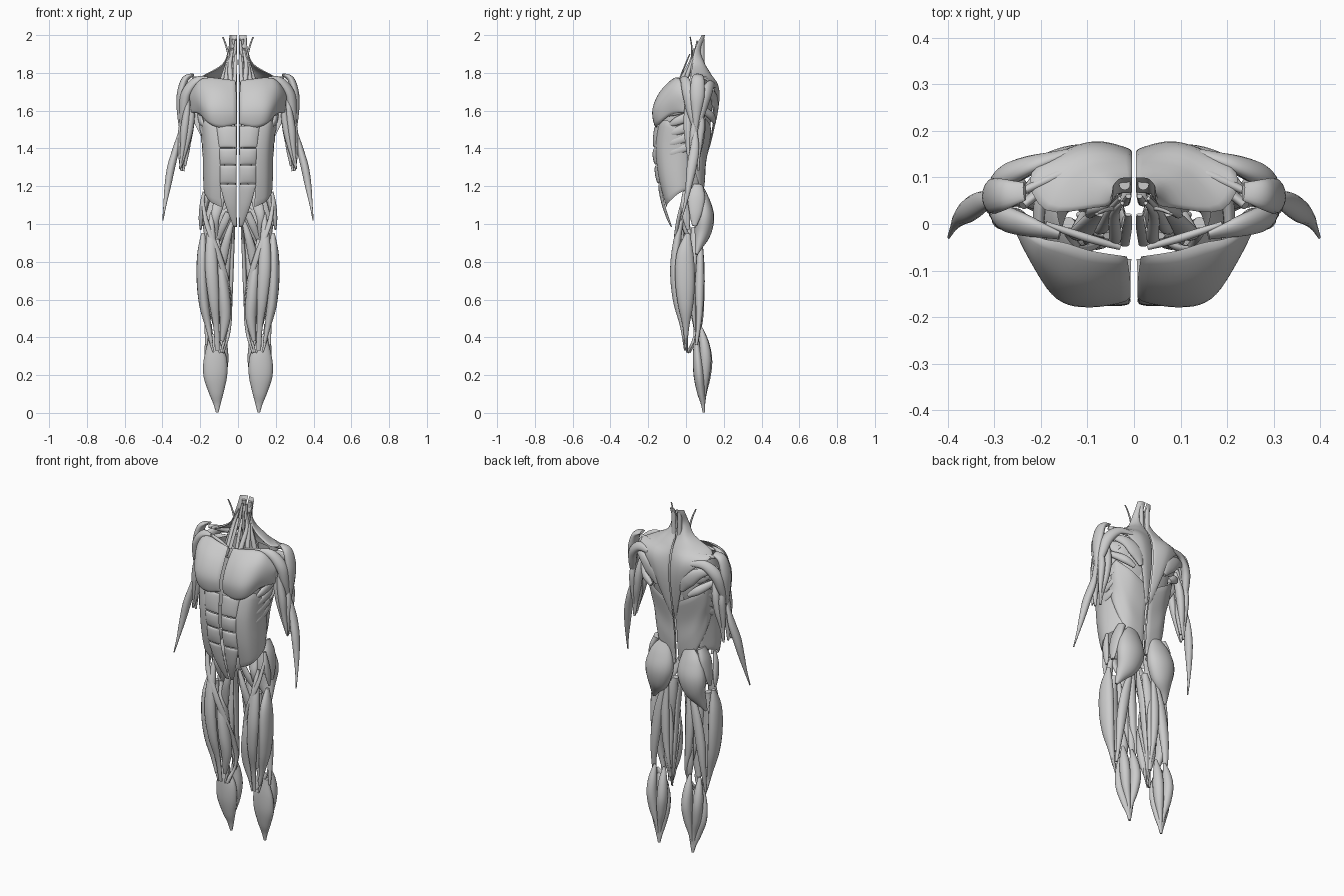
import bpy, bmesh, math
from mathutils import Vector


def spline(P, t):
    # Catmull-Rom through any list of equal-length tuples
    n = len(P) - 1
    s = min(max(t, 0) * n, n - 1e-6)
    i = int(s)
    f = s - i
    q = [P[max(i - 1, 0)], P[i], P[i + 1], P[min(i + 2, n)]]
    return tuple(0.5 * (2 * b + (c - a) * f + (2 * a - 5 * b + 4 * c - d) * f * f
                 + (3 * b - a - 3 * c + d) * f ** 3) for a, b, c, d in zip(*q))


def finish(name, bm):
    bmesh.ops.remove_doubles(bm, verts=bm.verts, dist=1e-5)
    bmesh.ops.recalc_face_normals(bm, faces=bm.faces)
    me = bpy.data.meshes.new(name)
    bm.to_mesh(me)
    bm.free()
    ob = bpy.data.objects.new(name, me)
    bpy.context.collection.objects.link(ob)
    mod = ob.modifiers.new("Mirror", 'MIRROR')
    mod.use_mirror_merge = False


def muscle(name, pts, flat=(0, 1, 0), rings=28, segs=16):
    # pts: (x, y, z, half width, half depth) along the belly
    bm = bmesh.new()
    flat = Vector(flat)
    loops = []
    for k in range(rings + 1):
        t = k / rings
        x, y, z, w, d = spline(pts, t)
        tan = (Vector(spline(pts, min(t + .01, 1))[:3]) - Vector(spline(pts, max(t - .01, 0))[:3])).normalized()
        v = (flat - tan * flat.dot(tan)).normalized()
        u = tan.cross(v)
        w, d = max(w, .002), max(d, .002)
        loops.append([bm.verts.new(Vector((x, y, z)) + u * w * math.cos(a) + v * d * math.sin(a))
                      for a in (2 * math.pi * j / segs for j in range(segs))])
    for a, b in zip(loops, loops[1:]):
        for j in range(segs):
            bm.faces.new((a[j], a[j - 1], b[j - 1], b[j]))
    bm.faces.new(loops[0])
    bm.faces.new(loops[-1])
    finish(name, bm)


def pad(name, rows, thick, nu=24, nv=20):
    # pillow-shaped sheet over a small net of control points
    def P(u, v):
        return Vector(spline([spline(r, v) for r in rows], u))

    def normal(u, v):
        e = .02
        n = (P(min(u + e, 1), v) - P(max(u - e, 0), v)).cross(P(u, min(v + e, 1)) - P(u, max(v - e, 0)))
        return n.normalized()
    sign = 1 if normal(.5, .5).dot(P(.5, .5) - Vector((0, 0, 1.4))) > 0 else -1
    bm = bmesh.new()
    for side in (0, 1):
        g = []
        for i in range(nu + 1):
            u = i / nu
            row = []
            for j in range(nv + 1):
                v = j / nv
                prof = max(0, math.sin(math.pi * u) * math.sin(math.pi * v)) ** .4
                off = sign * thick * prof * (1 if side else -.15)
                row.append(bm.verts.new(P(u, v) + normal(u, v) * off))
            g.append(row)
        for i in range(nu):
            for j in range(nv):
                bm.faces.new((g[i][j], g[i + 1][j], g[i + 1][j + 1], g[i][j + 1]))
    finish(name, bm)


# Trunk envelope: half width, front y, back y for z = 1.0 ... 1.8
TRUNK = [(.13, -.075, .06), (.17, -.115, .08), (.175, -.142, .092), (.173, -.158, .1), (.178, -.168, .11),
         (.19, -.16, .14), (.205, -.155, .155), (.195, -.115, .155), (.15, -.03, .13)]


def body(a, z, inset=0):
    w, f, b = spline(TRUNK, (z - 1) / .8)
    w, f, b = w - inset, f + inset, b - inset
    c, s = math.cos(math.radians(a)), math.sin(math.radians(a))
    m = (f + b) / 2
    return (w * abs(s) ** .75, m - (m - f) * math.copysign(abs(c) ** .75, c), z)


def wrap(*rows, inset=0):
    return [[body(a, z, inset) for a, z in r] for r in rows]


# Abdominal blocks
for n, (z0, z1, a0, a1) in enumerate([(.985, 1.21, 6, 27), (1.215, 1.31, 27, 27), (1.315, 1.4, 27, 28), (1.405, 1.52, 28, 30)]):
    zm = (z0 + z1) / 2
    am = (a0 + a1) / 2
    pad(f"abdominal_block_{n + 1}", wrap([(.9, z0), (a0 / 2, z0), (a0, z0)], [(.9, zm), (am / 2, zm), (am, zm)],
                                         [(.9, z1), (a1 / 2, z1), (a1, z1)]), .013)
# Flank, rib and back sheets
pad("external_oblique", wrap([(25, 1.09), (25, 1.25), (25, 1.4), (28, 1.52)], [(55, 1.12), (55, 1.25), (55, 1.4), (55, 1.55)],
                             [(90, 1.17), (90, 1.26), (90, 1.38), (85, 1.5)], [(135, 1.19), (135, 1.24), (130, 1.3), (120, 1.38)]), .012)
pad("rib_sheet", wrap(*[[(a, z) for z in (1.34, 1.45, 1.55, 1.65, 1.73)] for a in (6, 45, 90, 135, 172)], inset=.018), .008)
for n in range(5):
    z = 1.36 + .055 * n
    p = [body(a, z + dz) for a, dz in ((62, -.005), (80, .02), (100, .055), (120, .085))]
    muscle(f"serratus_finger_{n + 1}", [q + (r, d) for q, r, d in zip(p, (.006, .022, .024, .012), (.004, .012, .012, .006))],
           flat=(1, -.2, 0))
lat = wrap([(179, 1.08), (179, 1.2), (179, 1.32), (179, 1.46)], [(150, 1.16), (150, 1.27), (150, 1.38), (150, 1.52)],
           [(118, 1.29), (118, 1.4), (118, 1.48), (118, 1.58)], [(100, 1.42), (100, 1.5), (100, 1.56), (105, 1.62)])
pad("latissimus", lat + [[(.25, .045, 1.57), (.252, .042, 1.59), (.254, .04, 1.61), (.255, .035, 1.63)]], .014)
muscle("spinal_erector", [(.03, .075, 1.08, .018, .012), (.04, .08, 1.25, .028, .015), (.045, .105, 1.45, .028, .015),
                          (.035, .125, 1.65, .02, .012), (.02, .09, 1.82, .014, .012), (.02, .085, 1.98, .012, .012)])

# Chest
pad("pectoral", [
    [(.008, -.152, 1.53), (.008, -.155, 1.6), (.008, -.122, 1.68), (.015, -.07, 1.76)],
    [(.085, -.156, 1.51), (.09, -.162, 1.6), (.09, -.125, 1.69), (.09, -.058, 1.77)],
    [(.15, -.142, 1.53), (.155, -.145, 1.61), (.155, -.105, 1.70), (.15, -.04, 1.775)],
    [(.2, -.075, 1.58), (.207, -.075, 1.65), (.207, -.06, 1.71), (.2, -.03, 1.76)],
    [(.25, .0, 1.59), (.25, 0, 1.63), (.255, 0, 1.66), (.255, 0, 1.69)]], .02)

# Upper back and neck
pad("trapezius", [
    [(.004, .1, 2.0), (.03, .098, 2.0), (.045, .083, 2.0)],
    [(.004, .068, 1.92), (.033, .066, 1.92), (.05, .045, 1.92)],
    [(.004, .088, 1.85), (.05, .082, 1.85), (.083, .035, 1.84)],
    [(.004, .125, 1.79), (.1, .11, 1.79), (.19, .03, 1.78)],
    [(.004, .147, 1.72), (.1, .16, 1.73), (.22, .11, 1.76)],
    [(.004, .152, 1.6), (.06, .162, 1.61), (.11, .163, 1.65)],
    [(.004, .112, 1.36), (.01, .113, 1.37), (.02, .115, 1.38)]], .012)
muscle("infraspinatus", [(.08, .155, 1.56, .012, .008), (.12, .155, 1.63, .04, .016), (.18, .14, 1.68, .03, .015), (.25, .1, 1.7, .012, .01)],
       flat=(.2, 1, 0))
muscle("teres_major", [(.12, .15, 1.54, .012, .01), (.17, .13, 1.575, .024, .018), (.22, .08, 1.61, .018, .014), (.25, .04, 1.63, .008, .008)],
       flat=(.3, 1, 0))
muscle("supraspinatus", [(.08, .13, 1.75, .012, .01), (.15, .11, 1.76, .02, .014), (.24, .07, 1.77, .01, .008)])
muscle("subscapularis", [(.09, .12, 1.6, .02, .008), (.16, .1, 1.65, .045, .012), (.24, .04, 1.69, .015, .01)], flat=(.4, 1, 0))
muscle("neck_strap", [(.08, .022, 1.99, .004, .003), (.062, .03, 1.94, .005, .004), (.045, .032, 1.87, .006, .005), (.04, .02, 1.78, .005, .004)])
for n, (x, y) in enumerate([(.04, -.03), (.065, -.005), (.085, .03)]):
    muscle(f"scalene_{n + 1}", [(.025 + .006 * n, .045 + .01 * n, 1.93, .004, .004), (.03 + x * .3, .03 + y * .3, 1.85, .011, .009),
                                (x, y, 1.75, .014, .012), (x + .01, y - .01, 1.69, .01, .008)])
muscle("deep_neck", [(.012, .06, 1.97, .006, .005), (.02, .045, 1.87, .01, .007), (.018, .055, 1.77, .012, .008), (.012, .09, 1.66, .006, .006)])
muscle("throat_strap", [(.012, .02, 1.9, .007, .003), (.014, -.005, 1.84, .01, .004), (.02, -.045, 1.74, .01, .004)])
muscle("subclavius", [(.03, -.05, 1.745, .006, .006), (.1, -.03, 1.76, .01, .009), (.19, .0, 1.77, .006, .006)])

# Shoulder
muscle("front_deltoid", [(.16, -.025, 1.77, .012, .006), (.225, -.005, 1.755, .026, .018), (.275, .012, 1.69, .032, .024),
                         (.29, .025, 1.6, .024, .02), (.3, .045, 1.5, .006, .006)], flat=(.8, -.6, .5))
muscle("side_deltoid", [(.235, .07, 1.79, .02, .006), (.28, .063, 1.765, .034, .018), (.303, .06, 1.68, .038, .022),
                        (.302, .055, 1.58, .024, .02), (.3, .05, 1.47, .006, .006)], flat=(1, 0, .4))
muscle("rear_deltoid", [(.14, .155, 1.735, .012, .006), (.215, .13, 1.735, .026, .016), (.27, .105, 1.68, .032, .024),
                        (.29, .085, 1.6, .024, .02), (.3, .06, 1.5, .006, .006)], flat=(.6, .8, .4))

# Arm
muscle("biceps_long", [(.265, .015, 1.7, .008, .008), (.27, .01, 1.6, .018, .02), (.283, .01, 1.5, .022, .022),
                       (.292, .015, 1.4, .014, .015), (.308, .02, 1.29, .004, .004)])
muscle("biceps_short", [(.235, .0, 1.72, .007, .007), (.243, .008, 1.6, .016, .018), (.257, .014, 1.5, .02, .021),
                        (.278, .018, 1.4, .014, .015), (.302, .02, 1.3, .004, .004)])
muscle("brachialis", [(.298, .045, 1.55, .01, .012), (.302, .04, 1.47, .017, .02), (.3, .035, 1.38, .018, .016), (.3, .035, 1.28, .005, .005)])
muscle("triceps_long", [(.235, .06, 1.67, .01, .012), (.25, .078, 1.56, .022, .024), (.263, .078, 1.46, .02, .02),
                        (.28, .068, 1.36, .012, .008), (.29, .065, 1.28, .006, .005)])
muscle("triceps_side", [(.29, .07, 1.62, .01, .012), (.292, .08, 1.53, .018, .02), (.293, .075, 1.45, .017, .016),
                        (.292, .068, 1.36, .01, .008), (.292, .065, 1.28, .005, .005)])
muscle("triceps_inner", [(.255, .05, 1.52, .008, .01), (.265, .052, 1.42, .014, .016), (.28, .055, 1.31, .006, .006)])
muscle("outer_forearm", [(.305, .05, 1.5, .006, .008), (.328, .046, 1.4, .017, .024), (.354, .03, 1.3, .021, .026),
                         (.372, .014, 1.2, .017, .017), (.387, -.006, 1.1, .008, .008), (.398, -.028, 1.02, .003, .004)])

# Hip
muscle("gluteus_maximus", [(.08, .085, 1.19, .035, .01), (.095, .092, 1.12, .072, .036), (.105, .097, 1.04, .085, .052),
                           (.12, .09, .96, .068, .045), (.15, .07, .89, .032, .024), (.17, .055, .84, .008, .008)])
muscle("gluteus_medius", [(.14, .06, 1.205, .02, .03), (.165, .055, 1.14, .02, .045), (.182, .05, 1.06, .015, .035), (.188, .045, .99, .008, .012)])
muscle("hip_tensor", [(.18, -.01, 1.17, .008, .008), (.19, -.008, 1.1, .013, .02), (.196, .002, 1.03, .012, .02), (.198, .01, .97, .005, .008)])
muscle("hip_flexor", [(.07, .03, 1.22, .02, .015), (.105, -.01, 1.1, .028, .014), (.12, -.02, 1.02, .02, .014), (.11, .02, .91, .008, .008)])
muscle("deep_hip_rotator", [(.04, .06, 1.08, .02, .012), (.1, .06, 1.04, .02, .014), (.175, .045, 1.0, .008, .008)])

# Thigh
muscle("rectus_femoris", [(.14, -.015, 1.06, .008, .008), (.143, -.045, .92, .026, .02), (.14, -.06, .76, .034, .024),
                          (.128, -.05, .6, .028, .02), (.115, -.022, .46, .016, .01), (.11, -.005, .33, .012, .005)])
muscle("vastus_lateralis", [(.185, .01, .95, .01, .012), (.188, -.005, .84, .028, .045), (.188, -.005, .7, .031, .052),
                            (.178, -.002, .57, .027, .04), (.158, .0, .46, .016, .018), (.14, 0, .37, .008, .008)])
muscle("vastus_medialis", [(.11, .0, .92, .01, .012), (.09, -.015, .76, .026, .035), (.075, -.018, .62, .033, .036),
                           (.068, -.01, .5, .028, .026), (.085, -.002, .38, .01, .008)])
muscle("vastus_intermedius", [(.14, -.005, .92, .015, .02), (.14, -.015, .7, .04, .025), (.115, -.005, .47, .02, .008)])
muscle("sartorius", [(.188, -.015, 1.13, .007, .008), (.165, -.045, 1.0, .014, .009), (.11, -.055, .86, .016, .009), (.062, -.025, .7, .016, .01),
                     (.045, .03, .55, .014, .014), (.05, .05, .42, .008, .01), (.085, .01, .32, .012, .004)], flat=(-.5, -1, 0))
muscle("gracilis", [(.02, .0, 1.01, .006, .018), (.03, .025, .84, .01, .022), (.037, .04, .65, .01, .018), (.045, .055, .45, .006, .008), (.08, .015, .32, .005, .005)])
muscle("adductor_longus", [(.025, -.025, 1.03, .008, .008), (.055, -.025, .93, .02, .016), (.085, -.005, .8, .024, .014), (.105, .01, .68, .008, .008)])
muscle("pectineus", [(.05, -.025, 1.06, .018, .008), (.08, -.012, .99, .02, .012), (.115, .02, .9, .01, .008)])
muscle("adductor_magnus", [(.035, .045, .98, .015, .018), (.065, .045, .86, .035, .025), (.085, .035, .7, .036, .022), (.07, .04, .55, .016, .014), (.055, .05, .43, .005, .005)])
muscle("biceps_femoris", [(.085, .075, .94, .01, .01), (.12, .075, .8, .026, .02), (.145, .072, .65, .028, .024), (.16, .07, .51, .018, .016), (.168, .055, .36, .006, .007)])
muscle("semitendinosus", [(.07, .075, .94, .01, .01), (.08, .08, .77, .024, .018), (.073, .08, .6, .02, .017), (.055, .075, .45, .007, .007), (.075, .02, .32, .005, .005)])
muscle("semimembranosus", [(.075, .06, .9, .01, .008), (.065, .06, .7, .022, .016), (.068, .068, .52, .026, .018), (.06, .06, .39, .01, .008)])

# Knee ties
for n, (x, dx) in enumerate([(.075, .015), (.145, -.015)]):
    muscle(f"knee_tie_{n + 1}", [(x, 0, .47, .008, .005), (x - dx * .3, .005, .4, .009, .006), (x + dx, .005, .32, .005, .004)])

# Lower leg
muscle("inner_calf", [(.085, .08, .45, .008, .008), (.082, .098, .37, .024, .024), (.08, .107, .28, .029, .032),
                      (.088, .104, .19, .024, .026), (.102, .097, .1, .012, .012), (.11, .092, .01, .006, .005)])
muscle("outer_calf", [(.145, .08, .45, .008, .008), (.15, .096, .37, .024, .024), (.15, .104, .29, .028, .03),
                      (.14, .102, .2, .024, .024), (.122, .097, .11, .012, .012), (.112, .092, .01, .006, .005)])
muscle("soleus", [(.14, .055, .39, .018, .012), (.122, .062, .3, .058, .026), (.12, .07, .2, .063, .03),
                  (.115, .08, .11, .04, .022), (.111, .09, .05, .02, .012), (.11, .094, .002, .007, .006)])
muscle("back_knee_muscle", [(.15, .055, .42, .008, .006), (.12, .052, .38, .02, .01), (.09, .045, .32, .012, .008)])

bpy.ops.object.select_all(action='SELECT')
bpy.context.view_layer.objects.active = bpy.context.selected_objects[0]
bpy.ops.object.shade_smooth_by_angle(angle=math.radians(50))
